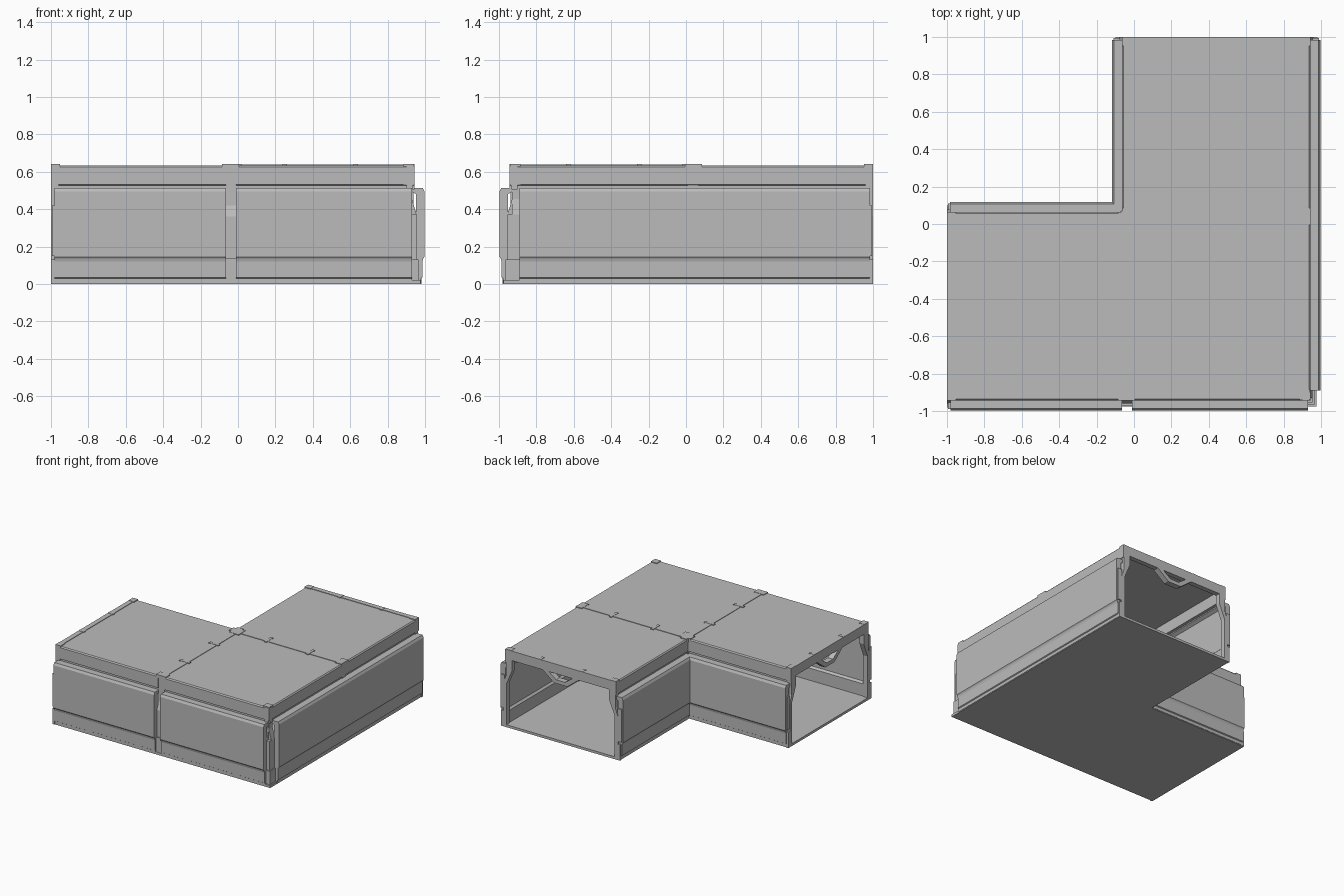
import bpy, bmesh
from mathutils import Vector

cube = bpy.data.objects.get("Cube")
if cube:
    bpy.data.objects.remove(cube)

grey = bpy.data.materials.new("mid_grey")
grey.use_nodes = True
grey.diffuse_color = (0.5, 0.5, 0.5, 1)
grey.node_tree.nodes["Principled BSDF"].inputs["Base Color"].default_value = (0.5, 0.5, 0.5, 1)

MID = 0.44      # centre line of each arm
TOP = 0.634     # roof panel height


def same(p):
    return p


def swap(p):
    # reflects the back arm onto the side arm
    return (-p[1], -p[0], p[2])


def prism(name, points, offset, place=same):
    """Extrude a 3D polygon by an offset, then place it."""
    bm = bmesh.new()
    face = bm.faces.new([bm.verts.new(p) for p in points])
    ext = bmesh.ops.extrude_face_region(bm, geom=[face], use_keep_orig=True)
    moved = [g for g in ext["geom"] if isinstance(g, bmesh.types.BMVert)]
    bmesh.ops.translate(bm, verts=moved, vec=Vector(offset))
    for v in bm.verts:
        v.co = place(v.co.copy())
    bmesh.ops.recalc_face_normals(bm, faces=bm.faces)
    mesh = bpy.data.meshes.new(name)
    bm.to_mesh(mesh)
    bm.free()
    mesh.materials.append(grey)
    obj = bpy.data.objects.new(name, mesh)
    bpy.context.collection.objects.link(obj)
    return obj


def box(name, x0, x1, y0, y1, z0, z1, place=same):
    pts = [(x0, y0, z0), (x1, y0, z0), (x1, y1, z0), (x0, y1, z0)]
    return prism(name, pts, (0, 0, z1 - z0), place)


def along(name, profile, y0, y1, place=same, inner=False):
    """Run an (x, z) profile along an arm; inner mirrors it to the notch side."""
    pts = [(2 * MID - x if inner else x, y0, z) for x, z in profile]
    return prism(name, pts, (0, y1 - y0, 0), place)


def slab(name, outer, inner, z0, z1):
    pts = [(-1, -outer), (outer, -outer), (outer, 1), (inner, 1), (inner, -inner), (-1, -inner)]
    return prism(name, [(x, y, z0) for x, y in pts], (0, 0, z1 - z0))


# Floor and roof
slab("floor", 0.975, -0.095, 0, 0.02)
slab("roof", 0.935, -0.055, 0.60, TOP)

WALL = [(0.937, 0.005), (0.978, 0.005), (0.978, 0.03), (0.986, 0.035), (0.986, 0.12),
        (0.99, 0.135), (0.997, 0.145), (0.997, 0.495), (0.987, 0.514), (0.925, 0.514),
        (0.925, 0.495), (0.952, 0.48), (0.952, 0.135), (0.937, 0.12)]
BAND = [(0.90, 0.505), (0.932, 0.505), (0.932, 0.526), (0.943, 0.532), (0.943, 0.625),
        (0.935, TOP), (0.90, TOP)]


def mirrored(half):
    """Close a half outline around the arm centre line."""
    return [(MID + u, z) for u, z in half] + [(MID - u, z) for u, z in reversed(half)]


def arch():
    outer = [(0.52, 0.01), (0.52, 0.36), (0.498, 0.42), (0.498, TOP)]
    inner = [(0.49, 0.01), (0.49, 0.36), (0.44, 0.48), (0.44, 0.56)]
    return mirrored(outer) + [(2 * MID - x, z) for x, z in mirrored(inner)]


def bracket():
    outer = [(0.19, 0.58), (0.06, 0.48)]
    inner = [(0.135, 0.58), (0.04, 0.51)]
    return mirrored(outer) + [(2 * MID - x, z) for x, z in mirrored(inner)]


def rib(name, y0, y1, flare0, flare1, place):
    along(name + "_frame", arch(), y0, y1, place)
    along(name + "_bracket", bracket(), y0 - flare0, y1 + flare1, place)
    # raised strip on the roof with clamps and end plates
    box(name + "_strip", MID - 0.49, MID + 0.49, y0, y1, TOP - 0.02, 0.638, place)
    for side in (-1, 1):
        for u, w in ((0.19, 0.012), (0.475, 0.028)):
            x = MID + side * u
            box(name + "_plate", x - w, x + w, y0 - flare0, y1 + flare1, TOP - 0.02, 0.64, place)


for arm, place in (("back", same), ("side", swap)):
    # Outer walls: the front one is split around the middle rib
    spans = [(-0.89, 0.985)] if arm == "back" else [(-0.93, 0.01), (0.065, 0.98)]
    for a, b in spans:
        along(arm + "_outer_wall", WALL, a, b, place)
        along(arm + "_outer_band", BAND, min(a, -0.943) if a < 0 else a, b, place)
    # Inner walls meet at the notch
    along(arm + "_inner_wall", WALL, 0.07, 0.985, place, True)
    along(arm + "_inner_band", BAND, 0.063, 0.985, place, True)
    # Ribs
    rib(arm + "_middle_rib", 0.01, 0.065, 0.015, 0.02, place)
    rib(arm + "_end_rib", 0.96, 1.0, 0.008, 0, place)
    # Foot of the middle rib on the outer side
    box(arm + "_rib_foot", 0.94, 0.972, 0.01, 0.065, 0.0, 0.14, place)
    # Feet and shoulder blocks at the open end
    for x0, x1 in ((0.937, 0.98), (-0.10, -0.057)):
        box(arm + "_end_foot", x0, x1, 0.98, 1.0, 0.0, 0.13, place)
    for x0, x1 in ((0.895, 0.943), (-0.063, -0.015)):
        box(arm + "_end_shoulder", x0, x1, 0.96, 1.0, 0.53, 0.638, place)
    # Slim frame edging the wall ends
    for x0, x1 in ((0.955, 0.99), (-0.11, -0.075)):
        box(arm + "_end_jamb", x0, x1, 0.98, 0.995, 0.15, 0.42, place)

# Tapered post where the outer walls meet
post = box("corner_post", 0.88, 0.955, -0.955, -0.88, 0.01, 0.37)
cap = [(0.88, 0.37), (0.955, 0.37), (0.925, 0.47), (0.925, 0.52), (0.88, 0.52)]
along("corner_post_head", cap, -0.93, -0.88)
along("corner_post_head", cap, -0.93, -0.88, swap)
box("corner_foot", 0.88, 0.965, -0.965, -0.88, 0.0, 0.13)
box("corner_roof_plate", 0.885, 0.94, -0.94, -0.885, 0.53, 0.64)
box("notch_roof_plate", -0.066, 0.02, -0.02, 0.066, TOP - 0.03, 0.64)
